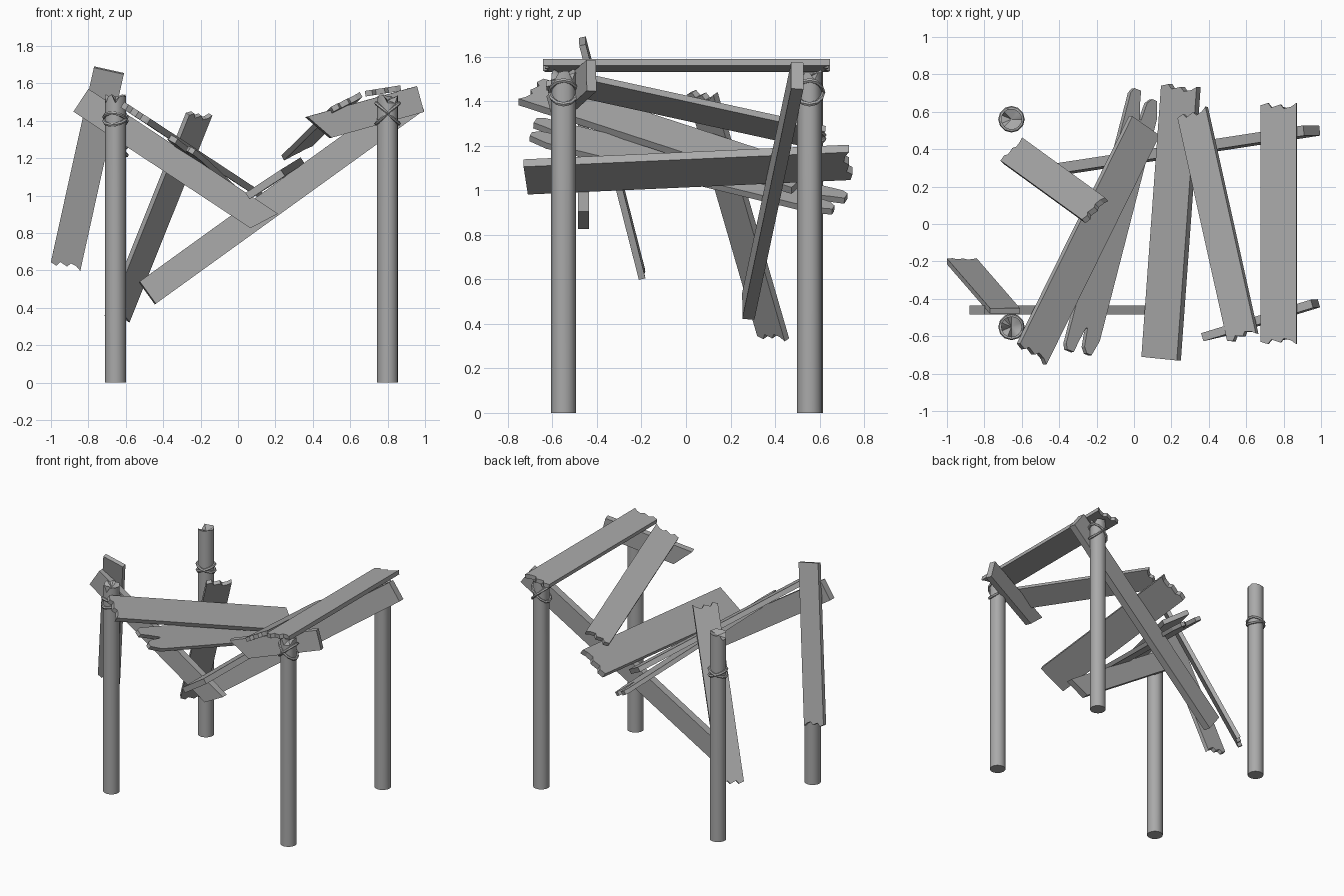
import bpy, bmesh, random
from math import cos, sin, tan, pi, radians
from mathutils import Vector

random.seed(4)
cube = bpy.data.objects.get("Cube")
if cube:
    bpy.data.objects.remove(cube)

wood = bpy.data.materials.new("weathered_grey")
wood.use_nodes = True
GREY = (0.4, 0.4, 0.4, 1)
wood.diffuse_color = GREY
wood.node_tree.nodes["Principled BSDF"].inputs["Base Color"].default_value = GREY


def finish(bm, name, smooth=False):
    bmesh.ops.recalc_face_normals(bm, faces=bm.faces)
    mesh = bpy.data.meshes.new(name)
    bm.to_mesh(mesh)
    bm.free()
    mesh.materials.append(wood)
    ob = bpy.data.objects.new(name, mesh)
    bpy.context.collection.objects.link(ob)
    if smooth:
        bpy.ops.object.select_all(action='DESELECT')
        bpy.context.view_layer.objects.active = ob
        ob.select_set(True)
        bpy.ops.object.shade_smooth_by_angle(angle=radians(40))
    return ob


# End shapes: (fraction across the width, how far the tip sticks out)
CLEAN = [(-.5, 0), (.5, 0)]
RAGGED = [(-.5, 0), (-.3, .012), (-.2, -.012), (.05, .004), (.15, -.018), (.35, -.008), (.5, .012)]
SPLIT = [(-.5, 0), (-.42, .03), (-.2, .03), (-.14, -.03), (-.02, -.12),
         (.03, -.12), (.08, -.02), (.2, .01), (.36, .01), (.5, -.08)]


def slanted(amount):
    return [(-.5, -amount), (.5, amount)]


def plank(name, start, end, across, thick, first=CLEAN, last=CLEAN):
    """Board between two end centres, with an outline extruded by its thickness."""
    start, end, across = Vector(start), Vector(end), Vector(across)
    along = (end - start).normalized()
    width = across.length
    side = (across - along * across.dot(along)).normalized()
    normal = along.cross(side)
    outline = [start + side * t * width - along * d for t, d in first]
    outline += [end + side * t * width + along * d for t, d in reversed(last)]
    bm = bmesh.new()
    face = bm.faces.new([bm.verts.new(p - normal * thick / 2) for p in outline])
    extruded = bmesh.ops.extrude_face_region(bm, geom=[face])["geom"]
    bmesh.ops.translate(bm, vec=normal * thick,
                        verts=[v for v in extruded if isinstance(v, bmesh.types.BMVert)])
    finish(bm, name)


def post(name, x, y, radius=.056, height=1.53, sides=16):
    """Round post with a broken, notched top."""
    bm = bmesh.new()
    bmesh.ops.create_cone(bm, cap_ends=True, segments=sides, radius1=radius,
                          radius2=radius, depth=height)
    bmesh.ops.translate(bm, verts=bm.verts, vec=(x, y, height / 2))
    top = [f for f in bm.faces if f.normal.z > .9]
    centre = bmesh.ops.poke(bm, faces=top)["verts"][0]
    centre.co.z -= .02
    for v in bm.verts:
        if v.co.z > height - .01:
            v.co.z += random.choice((-.035, 0, 0, .005, .012))
    finish(bm, name, True)


def rope(name, x, y, z, tilt, turn=0, radius=.06, cord=.011, steps=12, sides=6):
    """Ring of cord tilted around a post."""
    bm = bmesh.new()
    rings = []
    for i in range(steps):
        a = 2 * pi * i / steps
        ring = []
        for j in range(sides):
            b = 2 * pi * j / sides
            r = radius + cord * cos(b)
            lift = radius * tan(tilt) * cos(a - turn)
            ring.append(bm.verts.new((x + r * cos(a), y + r * sin(a), z + lift + cord * sin(b))))
        rings.append(ring)
    for i in range(steps):
        p, q = rings[i], rings[(i + 1) % steps]
        for j in range(sides):
            k = (j + 1) % sides
            bm.faces.new((p[j], q[j], q[k], p[k]))
    finish(bm, name, True)


# Corner posts with crossed lashings: x, y, lashing height, tilt, turn
CORNERS = {
    "front_left": (.8, -.55, 1.44, 42, 0),
    "back_left": (.8, .555, 1.44, 42, 0),
    "front_right": (-.655, -.55, 1.41, 28, 70),
    "back_right": (-.655, .56, 1.24, 22, 20),
}
for corner, (x, y, z, tilt, turn) in CORNERS.items():
    post("post_" + corner, x, y)
    for label, sign in (("a", 1), ("b", -1)):
        rope("rope_" + corner + "_" + label, x, y, z, radians(tilt) * sign, radians(turn))

# Support beams
plank("beam_front_left", (.43, -.59, 1.365), (.97, -.425, 1.515), (-.03, 0, .14), .045, slanted(.05))
plank("beam_long_diagonal", (-.485, .28, .48), (.95, .5, 1.515), (-.085, 0, .12), .055)
plank("beam_front_right", (-.84, -.46, 1.51), (.14, -.46, .865), (.08, 0, .122), .05, CLEAN, slanted(.04))

# Roof boards
plank("roof_board_edge", (.775, -.63, 1.56), (.775, .635, 1.56), (.19, 0, .03), .03, RAGGED, RAGGED)
plank("roof_board_sloped", (.58, -.6, 1.5), (.315, .59, 1.24), (.155, .03, .08), .03, RAGGED, RAGGED)
plank("roof_board_middle", (.145, -.72, 1.06), (.25, .73, 1.125), (.19, 0, .125), .04, CLEAN, RAGGED)
plank("roof_board_upper", (-.545, -.69, 1.44), (.055, .525, 1.045), (.155, -.08, -.1), .035, RAGGED, CLEAN)
plank("roof_board_split", (-.29, -.67, 1.265), (.055, .67, .94), (.165, -.04, -.1), .03, SPLIT, SPLIT)

# Fallen boards
plank("fallen_board_front", (-.92, -.2, .63), (-.69, -.465, 1.67), (.16, 0, -.035), .03, RAGGED, CLEAN)
plank("fallen_board_back", (-.645, .39, .345), (-.21, .075, 1.43), (.12, .12, -.01), .03, RAGGED, RAGGED)
